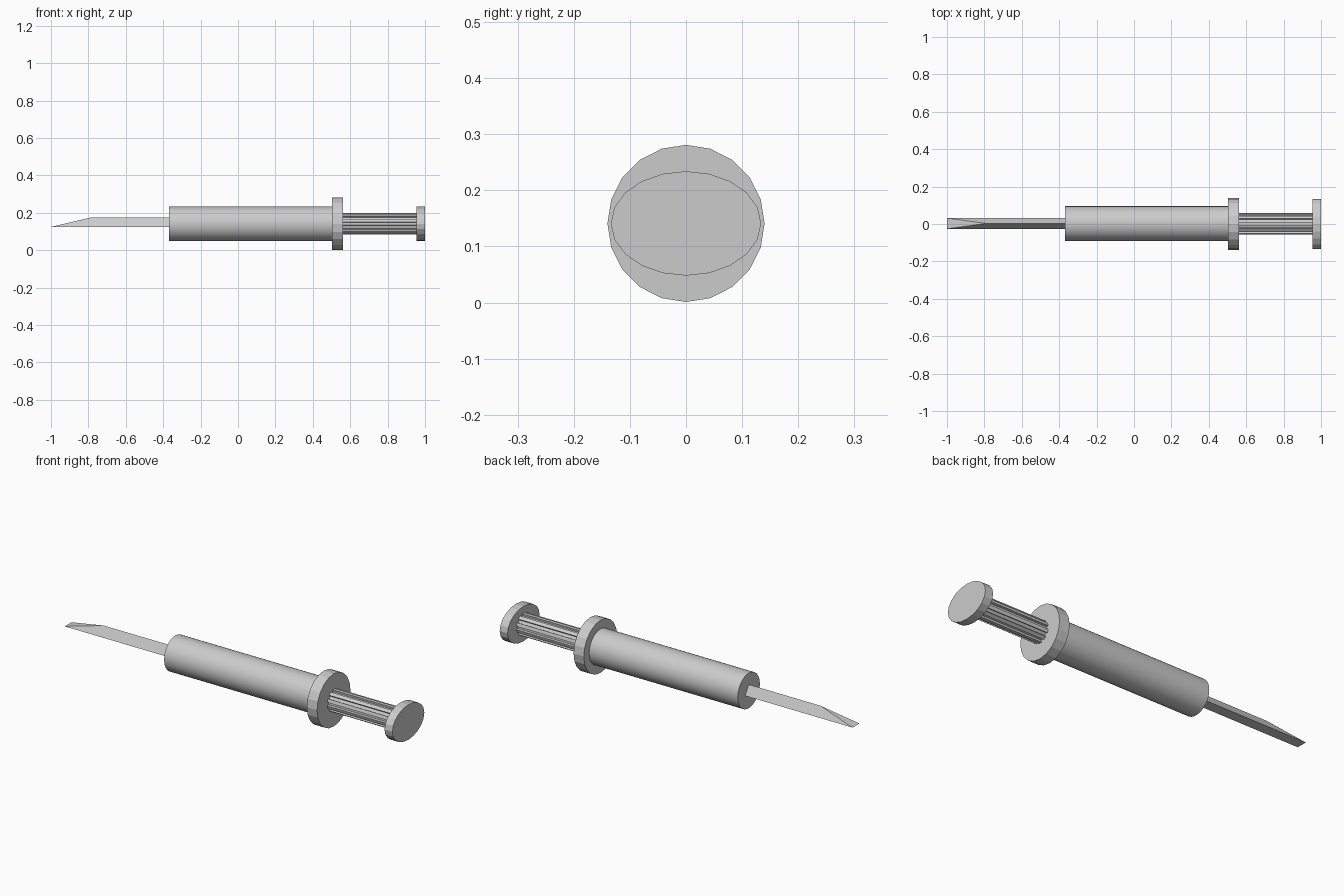
import bpy, bmesh
from math import sin, cos, pi, radians

if "Cube" in bpy.data.objects:
    bpy.data.objects.remove(bpy.data.objects["Cube"])

CZ = 0.141  # height of the main axis


def prism(name, ring0, ring1, smooth=False):
    """Closed solid between two matching rings of (x, y, z) points."""
    bm = bmesh.new()
    a = [bm.verts.new(p) for p in ring0]
    b = [bm.verts.new(p) for p in ring1]
    n = len(a)
    for i in range(n):
        j = (i + 1) % n
        bm.faces.new((a[i], a[j], b[j], b[i]))
    bm.faces.new(a[::-1])
    bm.faces.new(b)
    bmesh.ops.recalc_face_normals(bm, faces=bm.faces)
    me = bpy.data.meshes.new(name)
    bm.to_mesh(me)
    bm.free()
    ob = bpy.data.objects.new(name, me)
    bpy.context.collection.objects.link(ob)
    if smooth:
        bpy.ops.object.select_all(action='DESELECT')
        ob.select_set(True)
        bpy.context.view_layer.objects.active = ob
        bpy.ops.object.shade_smooth_by_angle(angle=radians(30))
    return ob


def ring(x, sides, ry, rz, cy=0.0):
    return [(x, cy + ry * sin(2 * pi * i / sides), CZ + rz * cos(2 * pi * i / sides))
            for i in range(sides)]


def disc(name, x0, x1, sides, ry, rz, cy=0.0, smooth=False):
    return prism(name, ring(x0, sides, ry, rz, cy), ring(x1, sides, ry, rz, cy), smooth)


# Barrel, finger flange and oval thumb rest
disc("barrel", -0.37, 0.555, 32, 0.093, 0.093, 0.002, smooth=True)
disc("finger_flange", 0.502, 0.562, 20, 0.14, 0.14)
disc("thumb_rest", 0.954, 1.0, 20, 0.134, 0.093)

# Plunger rod with ten raised ribs
ribs, r_in, r_out = 10, 0.046, 0.058
section = []
for k in range(ribs):
    for step, r in ((-0.25, r_in), (-0.25, r_out), (0.25, r_out), (0.25, r_in)):
        a = 2 * pi * (k + step) / ribs
        section.append((0.002 + r * sin(a), CZ + r * cos(a)))
prism("plunger_rod", [(0.53, y, z) for y, z in section],
      [(0.96, y, z) for y, z in section])

# Three-sided needle, bevelled so the top ridge stops short of the tip
tip = ring(-1.0, 3, 0.033, 0.033, 0.003)
tip[0] = (-0.79,) + tip[0][1:]
prism("needle", tip, ring(-0.36, 3, 0.033, 0.033, 0.003))
